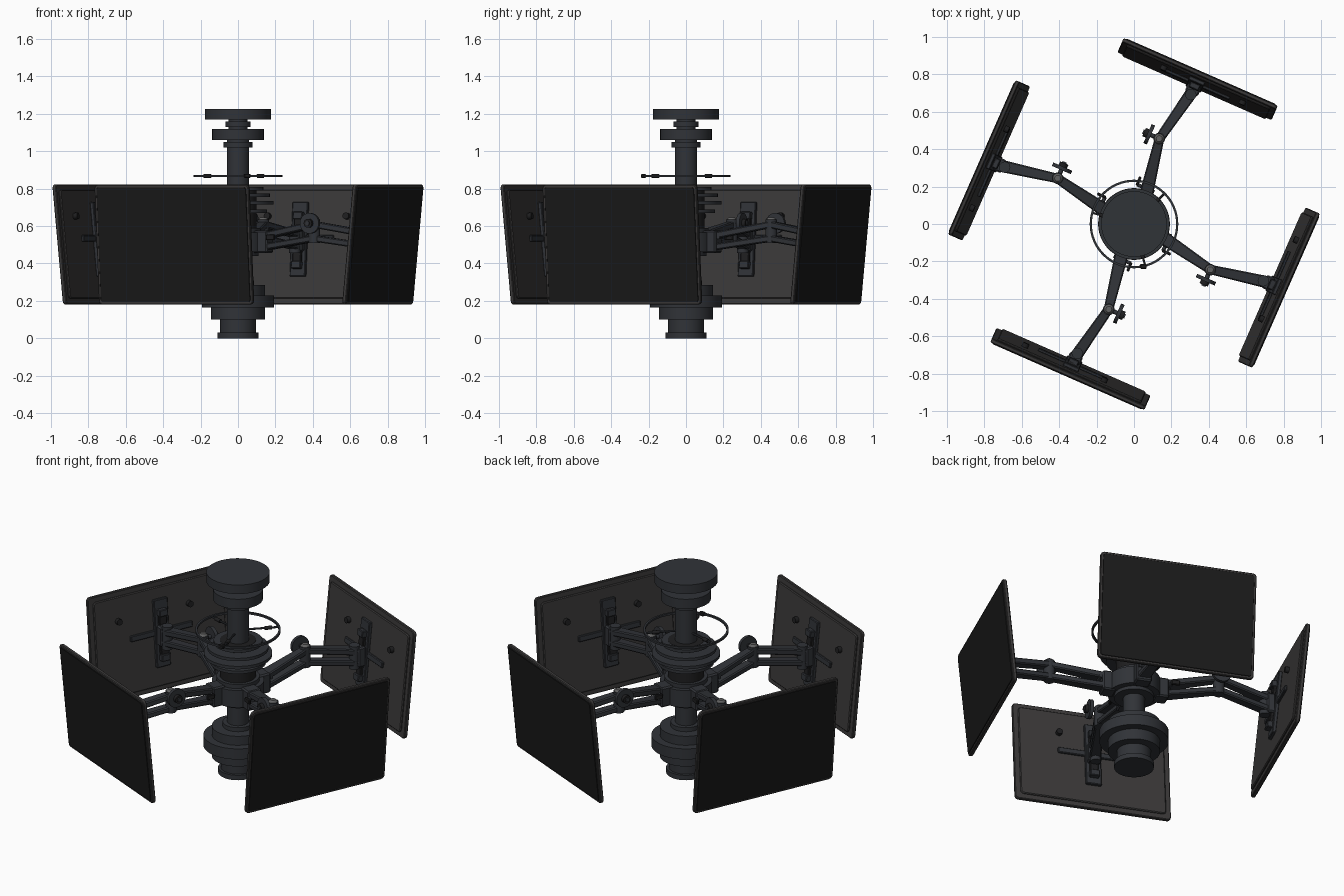
import bpy, bmesh, math
from mathutils import Matrix, Vector

if "Cube" in bpy.data.objects:
    bpy.data.objects.remove(bpy.data.objects["Cube"])


def material(name, c):
    m = bpy.data.materials.new(name)
    m.diffuse_color = (*c, 1)
    m.use_nodes = True
    m.node_tree.nodes["Principled BSDF"].inputs["Base Color"].default_value = m.diffuse_color
    return m


METAL = material("dark_metal", (0.030, 0.033, 0.039))
BLACK = material("black_metal", (0.013, 0.013, 0.014))
SHELL = material("shell_grey", (0.042, 0.040, 0.040))
GLASS = material("screen_black", (0.010, 0.010, 0.010))
GREY = material("pin_grey", (0.12, 0.12, 0.12))


def finish(bm, name, mat, smooth=False):
    bmesh.ops.recalc_face_normals(bm, faces=bm.faces)
    for f in bm.faces:
        f.smooth = smooth
    if smooth:
        for e in bm.edges:
            if len(e.link_faces) == 2 and e.calc_face_angle() > 0.6:
                e.smooth = False
    me = bpy.data.meshes.new(name)
    bm.to_mesh(me)
    bm.free()
    ob = bpy.data.objects.new(name, me)
    me.materials.append(mat)
    bpy.context.collection.objects.link(ob)
    return ob


def box(name, size, M, mat, bevel=0.004, corner=0):
    """Box; corner rounds only the edges running along local x."""
    bm = bmesh.new()
    bmesh.ops.create_cube(bm, size=1, matrix=Matrix.Diagonal((*size, 1)))
    if corner:
        es = [e for e in bm.edges if abs((e.verts[0].co - e.verts[1].co).x) > 1e-6]
        bmesh.ops.bevel(bm, geom=es, offset=corner, segments=4, profile=0.5, affect='EDGES')
    if bevel:
        es = [e for e in bm.edges if e.calc_face_angle() > 0.8]
        bmesh.ops.bevel(bm, geom=es, offset=bevel, segments=1, affect='EDGES')
    bm.transform(M)
    return finish(bm, name, mat)


def rod(name, r, p0, p1, mat, r2=None, seg=24):
    p0, p1 = Vector(p0), Vector(p1)
    d = p1 - p0
    bm = bmesh.new()
    bmesh.ops.create_cone(bm, cap_ends=True, segments=seg, radius1=r,
                          radius2=r if r2 is None else r2, depth=d.length)
    bm.transform(Matrix.Translation((p0 + p1) / 2)
                 @ d.to_track_quat('Z', 'Y').to_matrix().to_4x4())
    return finish(bm, name, mat, True)


def bar(name, p0, p1, w0, w1, h, mat):
    """Tapered rectangular bar from p0 to p1, w = horizontal width."""
    p0, p1 = Vector(p0), Vector(p1)
    d = p1 - p0
    x = d.normalized()
    y = Vector((0, 0, 1)).cross(x).normalized()
    z = x.cross(y)
    R = Matrix((x, y, z)).transposed().to_4x4()
    bm = bmesh.new()
    bmesh.ops.create_cube(bm, size=1)
    for v in bm.verts:
        v.co.y *= w0 if v.co.x < 0 else w1
        v.co.z *= h
        v.co.x *= d.length
    bmesh.ops.bevel(bm, geom=bm.edges[:], offset=0.006, segments=1, affect='EDGES')
    bm.transform(Matrix.Translation((p0 + p1) / 2) @ R)
    return finish(bm, name, mat)


def lathe(name, profile, mat, seg=48):
    bm = bmesh.new()
    vs = [bm.verts.new((r, 0, z)) for r, z in profile]
    es = [bm.edges.new(p) for p in zip(vs, vs[1:])]
    bmesh.ops.spin(bm, geom=vs + es, cent=(0, 0, 0), axis=(0, 0, 1), angle=2 * math.pi, steps=seg)
    bmesh.ops.remove_doubles(bm, verts=bm.verts, dist=1e-5)
    return finish(bm, name, mat, True)


def stack(name, rows, mat):
    """Stack of discs, each row = radius, bottom z, top z."""
    prof = [(0, rows[0][1])]
    for r, a, b in rows:
        prof += [(r, a), (r, b)]
    return lathe(name, prof + [(0, rows[-1][2])], mat)


# Central column
stack("base_socket", [(.11, 0, .03), (.095, .03, .1), (.145, .1, .17)], METAL)
stack("base_flange", [(.192, .165, .23), (.145, .23, .285), (.085, .285, .31)], METAL)
rod("column", .06, (0, 0, .3), (0, 0, 1.02), METAL, seg=40)
stack("arm_hub", [(.11, .44, .46), (.145, .46, .565), (.12, .565, .59)], METAL)
stack("hub_neck", [(.1, .59, .67)], BLACK)
for i, (r, z) in enumerate([(.155, .68), (.19, .725), (.17, .765), (.135, .80)]):
    stack(f"slip_disc_{i}", [(r, z - .009, z + .009)], METAL)
stack("slip_core", [(.10, .66, .81)], BLACK)
stack("upper_collar", [(.077, 1.02, 1.05), (.06, 1.05, 1.06), (.138, 1.06, 1.12),
                       (.05, 1.12, 1.13), (.068, 1.13, 1.16), (.05, 1.16, 1.175)], METAL)
stack("top_cap", [(.176, 1.17, 1.225)], METAL)

# Hand ring with three spokes
ring_z = .868
lathe("hand_ring", [(.225, ring_z - .006), (.237, ring_z - .006), (.237, ring_z + .006),
                    (.225, ring_z + .006), (.225, ring_z - .006)], METAL, 64)
for i, a in enumerate((45, 165, 285)):
    u = Vector((math.cos(math.radians(a)), math.sin(math.radians(a)), 0))
    up = Vector((0, 0, ring_z))
    rod(f"ring_spoke_{i}", .006, u * .05 + up, u * .23 + up, METAL, seg=10)
    rod(f"spoke_clamp_{i}", .011, u * .15 + up, u * .19 + up, BLACK, seg=12)
box("ring_handle", (.035, .025, .022), Matrix.Translation((.05, -.227, ring_z)), BLACK)

# Four arms with screens; neighbouring arms bend in mirrored directions
for k in range(4):
    m = 1 if k % 2 == 0 else -1
    A = Matrix.Rotation(math.radians(-23.7 + 90 * k), 4, 'Z')

    def P(n, t, z):
        return A @ Vector((n, t * m, z))

    def at(n, t, z):
        return A @ Matrix.Translation((n, t * m, z))

    # Screen panel, leaning outward at the top
    T = A @ Matrix.Translation((.858, 0, .5)) @ Matrix.Rotation(math.radians(5.6), 4, 'Y')

    def on(x, y, z):
        return T @ Matrix.Translation((x, y * m, z))

    box(f"screen_frame_{k}", (.022, .90, .645), on(-.012, 0, 0), SHELL, .004, .022)
    box(f"screen_glass_{k}", (.006, .872, .617), on(.001, 0, 0), GLASS, .001, .014)
    box(f"screen_back_{k}", (.014, .84, .585), on(-.028, 0, 0), SHELL, .005, .02)
    for j, s in enumerate((.27, -.19)):
        rod(f"back_knob_{k}_{j}", .018, on(-.03, s, .15).translation,
            on(-.058, s, .15).translation, BLACK, seg=16)

    # Mount bracket behind the screen
    box(f"mount_plate_{k}", (.022, .09, .40), on(-.044, 0, .025), METAL)
    box(f"mount_rail_{k}", (.016, .40, .035), on(-.042, 0, .03), METAL)
    box(f"mount_slide_{k}", (.02, .05, .30), on(-.062, 0, .02), BLACK)
    for j, z in enumerate((-.115, .15)):
        box(f"mount_block_{k}_{j}", (.035, .055, .04), on(-.067, 0, z), METAL)
    box(f"tilt_head_{k}", (.05, .075, .12), at(.785, 0, .525), METAL, .008)
    rod(f"wrist_pin_{k}", .03, P(.755, 0, .455), P(.755, 0, .595), METAL)

    # Twin-bar links from the hub to the elbow and on to the wrist
    ez = -.06
    box(f"hub_lug_{k}", (.08, .09, .12), at(.15, -.005, .515), METAL, .008)
    box(f"hub_lever_{k}", (.05, .015, .03), at(.22, -.07, .54), BLACK)
    rod(f"lever_pin_{k}", .01, P(.2, -.07, .54), P(.2, .03, .54), METAL, seg=12)
    bar(f"inner_link_top_{k}", P(.15, 0, .545), P(.48, ez, .61), .075, .05, .036, METAL)
    bar(f"inner_link_low_{k}", P(.15, 0, .485), P(.48, ez, .535), .075, .05, .034, METAL)
    bar(f"outer_link_top_{k}", P(.465, ez, .61), P(.77, 0, .555), .05, .065, .036, METAL)
    bar(f"outer_link_low_{k}", P(.465, ez, .535), P(.77, 0, .49), .05, .065, .034, METAL)
    rod(f"elbow_pin_{k}", .031, P(.472, ez, .51), P(.472, ez, .635), METAL)
    rod(f"elbow_cap_{k}", .026, P(.472, ez, .635), P(.472, ez, .647), GREY, .016)

    # Tension knob on the side of the elbow
    rod(f"knob_shaft_{k}", .012, P(.472, ez, .615), P(.472, -.155, .615), METAL, seg=12)
    rod(f"tension_knob_{k}", .055, P(.472, -.108, .615), P(.472, -.128, .615), METAL)
    rod(f"knob_hub_{k}", .024, P(.472, -.128, .615), P(.472, -.148, .615), BLACK, seg=16)
